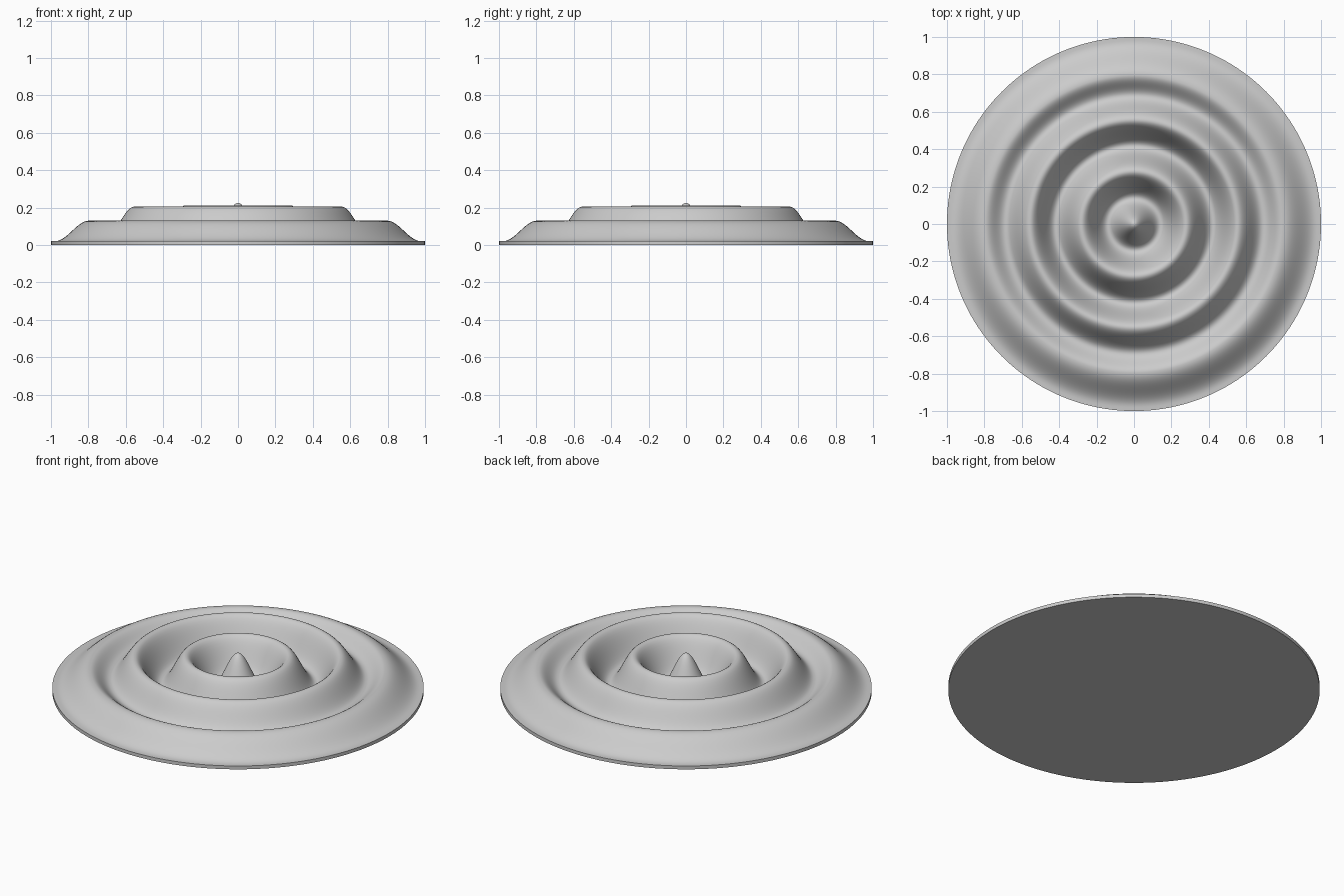
import bpy
import bmesh
import math

SEGMENTS = 160
STEPS = 14

# Crests and troughs from the centre outwards: (radius, height)
KEYS = [(0, 0.225), (0.14, 0.03), (0.28, 0.212), (0.42, 0.035),
        (0.555, 0.205), (0.69, 0.07), (0.795, 0.13), (0.98, 0.02), (1, 0.02)]

if "Cube" in bpy.data.objects:
    bpy.data.objects.remove(bpy.data.objects["Cube"], do_unlink=True)


def make_material(name, rgb):
    mat = bpy.data.materials.new(name)
    mat.use_nodes = True
    colour = (*rgb, 1)
    mat.diffuse_color = colour
    mat.node_tree.nodes["Principled BSDF"].inputs["Base Color"].default_value = colour
    return mat


def ripple_profile():
    """Join the crests and troughs with half cosine waves."""
    points = [KEYS[0]]
    for (r0, z0), (r1, z1) in zip(KEYS, KEYS[1:]):
        steps = 1 if z0 == z1 else STEPS
        for i in range(1, steps + 1):
            t = i / steps
            blend = (1 - math.cos(math.pi * t)) / 2
            points.append((r0 + (r1 - r0) * t, z0 + (z1 - z0) * blend))
    return points


def lathe(name, profile, material):
    bm = bmesh.new()
    verts = [bm.verts.new((r, 0, z)) for r, z in profile]
    edges = [bm.edges.new(pair) for pair in zip(verts, verts[1:])]
    bmesh.ops.spin(bm, geom=verts + edges, cent=(0, 0, 0), axis=(0, 0, 1),
                   angle=math.tau, steps=SEGMENTS)
    bmesh.ops.remove_doubles(bm, verts=bm.verts, dist=0.0001)
    bmesh.ops.recalc_face_normals(bm, faces=bm.faces)
    mesh = bpy.data.meshes.new(name)
    bm.to_mesh(mesh)
    bm.free()
    mesh.materials.append(material)
    obj = bpy.data.objects.new(name, mesh)
    bpy.context.collection.objects.link(obj)
    bpy.ops.object.select_all(action='DESELECT')
    obj.select_set(True)
    bpy.context.view_layer.objects.active = obj
    bpy.ops.object.shade_smooth_by_angle(angle=math.radians(40))
    return obj


# Rippled disc, closed by a thin rim and a flat underside
grey = make_material("light grey", (0.6, 0.6, 0.6))
lathe("rippled_disc", ripple_profile() + [(1, 0), (0, 0)], grey)
